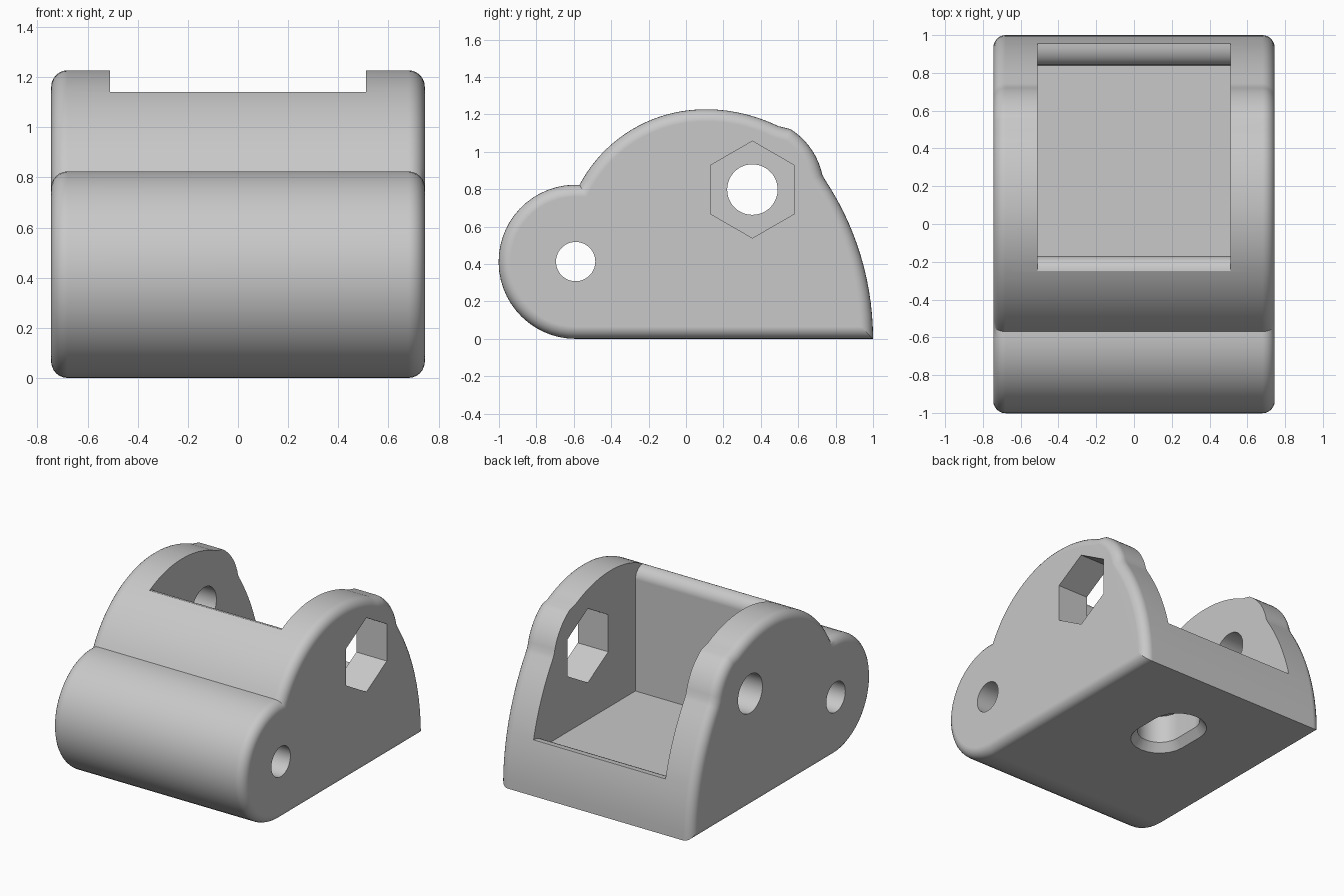
import bpy, bmesh
from math import sin, cos, pi, radians, atan2

if "Cube" in bpy.data.objects:
    bpy.data.objects.remove(bpy.data.objects["Cube"])

grey = bpy.data.materials.new("plain grey")
grey.use_nodes = True
grey.diffuse_color = (0.58, 0.58, 0.58, 1)
grey.node_tree.nodes["Principled BSDF"].inputs["Base Color"].default_value = grey.diffuse_color


def arc(cy, cz, r, start, end, steps, rz=None):
    """Points on an arc, angles in degrees."""
    angles = [radians(start + (end - start) * i / steps) for i in range(steps + 1)]
    return [(cy + r * cos(a), cz + (rz or r) * sin(a)) for a in angles]


def loft(name, rings, bevel=0):
    """Solid through matching rings of points, with its end caps optionally rounded."""
    bm = bmesh.new()
    loops = [[bm.verts.new(p) for p in ring] for ring in rings]
    n = len(loops[0])
    caps = [bm.faces.new(loops[0]), bm.faces.new(loops[-1])]
    for a, b in zip(loops, loops[1:]):
        for i in range(n):
            j = (i + 1) % n
            bm.faces.new((a[i], a[j], b[j], b[i]))
    bmesh.ops.recalc_face_normals(bm, faces=bm.faces)
    if bevel:
        edges = [e for cap in caps for e in cap.edges]
        bmesh.ops.bevel(bm, geom=edges, offset=bevel, segments=6, profile=0.5,
                        affect='EDGES', clamp_overlap=False)
    mesh = bpy.data.meshes.new(name)
    bm.to_mesh(mesh)
    bm.free()
    mesh.materials.append(grey)
    obj = bpy.data.objects.new(name, mesh)
    bpy.context.collection.objects.link(obj)
    return obj


def extrude_x(name, profile, x0, x1, bevel=0):
    return loft(name, [[(x, y, z) for y, z in profile] for x in (x0, x1)], bevel)


def angle(cy, cz, y, z):
    return atan2(z - cz, y - cy) * 180 / pi


# Side outline: front barrel, arched top, ear around the bolt, curved back
HOLE = (0.355, 0.798)
profile = arc(-0.59, 0.412, 0.412, 270, 92, 28)
profile += arc(0.1, 0.47, 0.757, angle(0.1, 0.47, -0.57, 0.824), 90, 20)
profile += arc(0.1, 0.328, 0.9, 90, 64, 7)[1:]
profile += arc(*HOLE, 0.382, 58, 12, 9)
profile += arc(-0.537, 0, 1.537, 33.5, 0, 14)
body = extrude_x("bracket_body", profile, -0.745, 0.745, bevel=0.065)

# Open pocket between the ears, with rounded front and back lips
pocket = arc(-0.25, 1.06, 0.08, 90, 0, 8)
pocket += [(-0.17, 0.28)]
pocket += arc(0.95, 0.28, 0.11, 180, 90, 8, 0.088)
pocket += [(1.2, 0.368), (1.2, 1.5), (-0.25, 1.5)]

# Bolt slot under the floor, with a tapered mouth, left blind
slot_rings = []
for z, r in ((-0.02, 0.205), (0.055, 0.145), (0.25, 0.145)):
    ends = [(0.44, 0), (0.26, 180)]
    slot_rings.append([(r * cos(radians(s + t * 15)), y + r * sin(radians(s + t * 15)), z)
                       for y, s in ends for t in range(13)])

cutters = [
    extrude_x("pocket_cutter", pocket, -0.51, 0.51),
    extrude_x("pivot_hole_cutter", arc(-0.59, 0.413, 0.105, 0, 352.5, 47), -1, 1),
    extrude_x("bolt_hole_cutter", arc(*HOLE, 0.135, 0, 352.5, 47), -1, -0.3),
    extrude_x("nut_hole_cutter", arc(*HOLE, 0.259, 30, 330, 5), 0.3, 1),
    loft("slot_cutter", slot_rings),
]

bpy.ops.object.select_all(action='DESELECT')
bpy.context.view_layer.objects.active = body
body.select_set(True)
for cutter in cutters:
    cutter.hide_render = True
    mod = body.modifiers.new(cutter.name, 'BOOLEAN')
    mod.operation = 'DIFFERENCE'
    mod.solver = 'EXACT'
    mod.object = cutter
    bpy.ops.object.modifier_apply(modifier=mod.name)
    bpy.data.objects.remove(cutter)

# Smooth curved faces while keeping flats and corners crisp
bpy.ops.object.shade_smooth_by_angle(angle=radians(28))
weighted = body.modifiers.new("flat_faces", 'WEIGHTED_NORMAL')
weighted.keep_sharp = True
